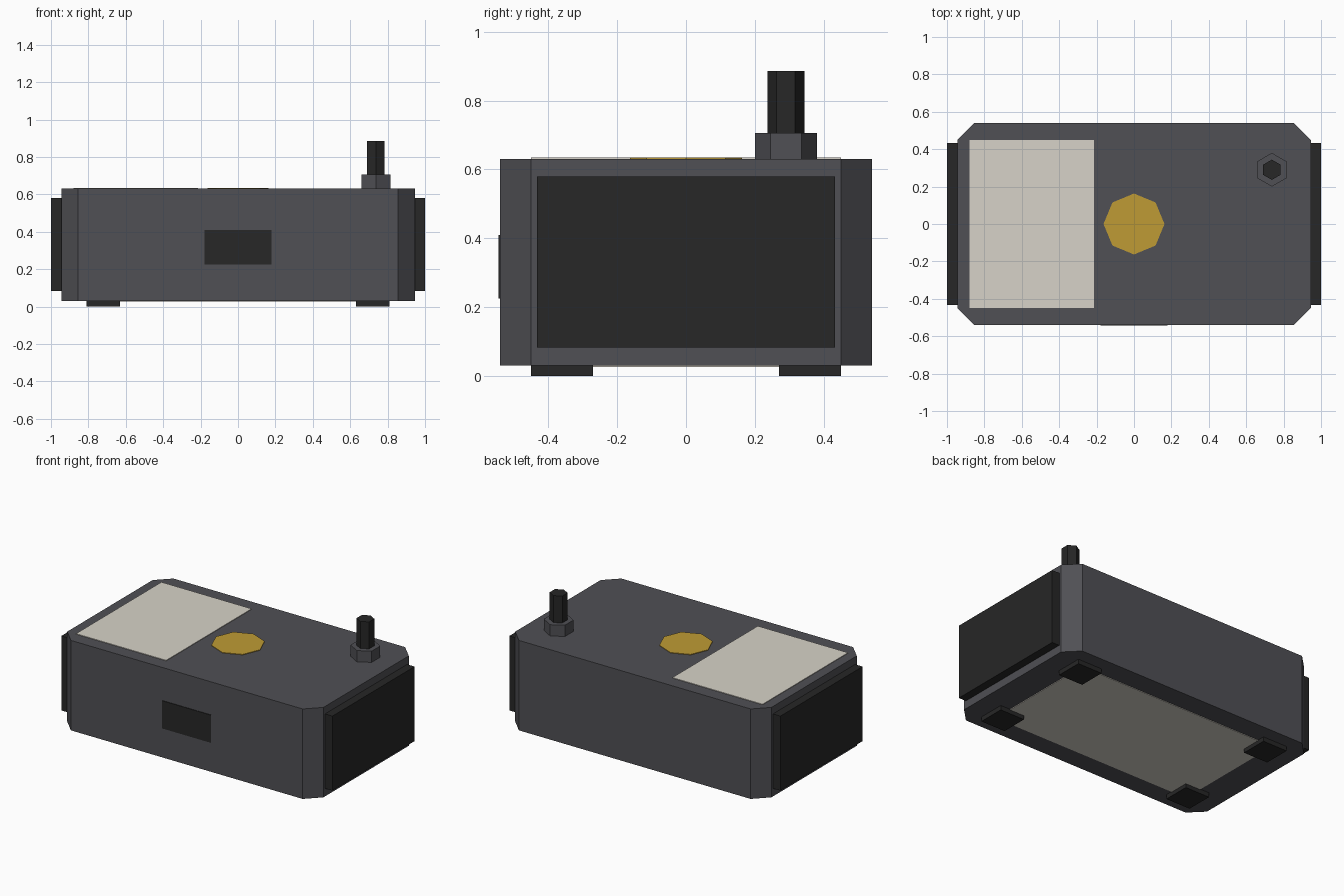
import bpy
import math

cube = bpy.data.objects.get("Cube")
if cube:
    bpy.data.objects.remove(cube, do_unlink=True)


def material(name, rgb):
    m = bpy.data.materials.new(name)
    m.use_nodes = True
    m.diffuse_color = (*rgb, 1)
    m.node_tree.nodes["Principled BSDF"].inputs["Base Color"].default_value = (*rgb, 1)
    return m


GREY = material("charcoal grey", (0.08, 0.08, 0.09))
BLACK = material("rubber black", (0.02, 0.02, 0.02))
CREAM = material("label cream", (0.68, 0.65, 0.58))
GOLD = material("badge gold", (0.52, 0.33, 0.035))


def prism(name, outline, z0, z1, mat):
    """Extrude a flat xy outline from z0 up to z1."""
    n = len(outline)
    verts = [(x, y, z) for z in (z0, z1) for x, y in outline]
    faces = [tuple(reversed(range(n))), tuple(range(n, 2 * n))]
    faces += [(i, (i + 1) % n, (i + 1) % n + n, i + n) for i in range(n)]
    mesh = bpy.data.meshes.new(name)
    mesh.from_pydata(verts, [], faces)
    mesh.materials.append(mat)
    obj = bpy.data.objects.new(name, mesh)
    bpy.context.collection.objects.link(obj)
    return obj


def box(name, x0, x1, y0, y1, z0, z1, mat):
    return prism(name, [(x0, y0), (x1, y0), (x1, y1), (x0, y1)], z0, z1, mat)


def polygon(sides, radius, cx=0, cy=0):
    """Regular outline with one corner pointing along +y."""
    angles = [math.pi / 2 + math.tau * i / sides for i in range(sides)]
    return [(cx + radius * math.cos(a), cy + radius * math.sin(a)) for a in angles]


# Case with chamfered upright corners
HX, HY, CUT = 0.945, 0.54, 0.09
BOTTOM, TOP = 0.03, 0.63
case = [(HX - CUT, -HY), (HX, CUT - HY), (HX, HY - CUT), (HX - CUT, HY),
        (CUT - HX, HY), (-HX, HY - CUT), (-HX, CUT - HY), (CUT - HX, -HY)]
prism("case", case, BOTTOM, TOP, GREY)

# Side pads and feet, mirrored
for side, s in (("left", 1), ("right", -1)):
    x0, x1 = sorted((s * HX, s))
    box(side + "_side_pad", x0, x1, -0.433, 0.433, 0.083, 0.58, BLACK)
    for end, e in (("back", 1), ("front", -1)):
        cx, cy, h = s * 0.72, e * 0.36, 0.09
        box(f"{end}_{side}_foot", cx - h, cx + h, cy - h, cy + h, 0, BOTTOM, BLACK)

# Thin plates on the top, front and underside
THIN = 0.004
box("top_label", -0.88, -0.215, -0.45, 0.45, TOP, TOP + THIN, CREAM)
prism("round_badge", polygon(8, 0.163), TOP, TOP + THIN, GOLD)
box("front_slot", -0.18, 0.18, -HY - THIN, -HY, 0.225, 0.41, BLACK)
box("underside_label", -0.74, 0.74, -0.4, 0.4, BOTTOM - THIN, BOTTOM, CREAM)

# Post in its hexagonal nut
prism("post_nut", polygon(6, 0.09, 0.737, 0.29), TOP, 0.705, GREY)
prism("post", polygon(6, 0.054, 0.737, 0.29), 0.705, 0.885, BLACK)
